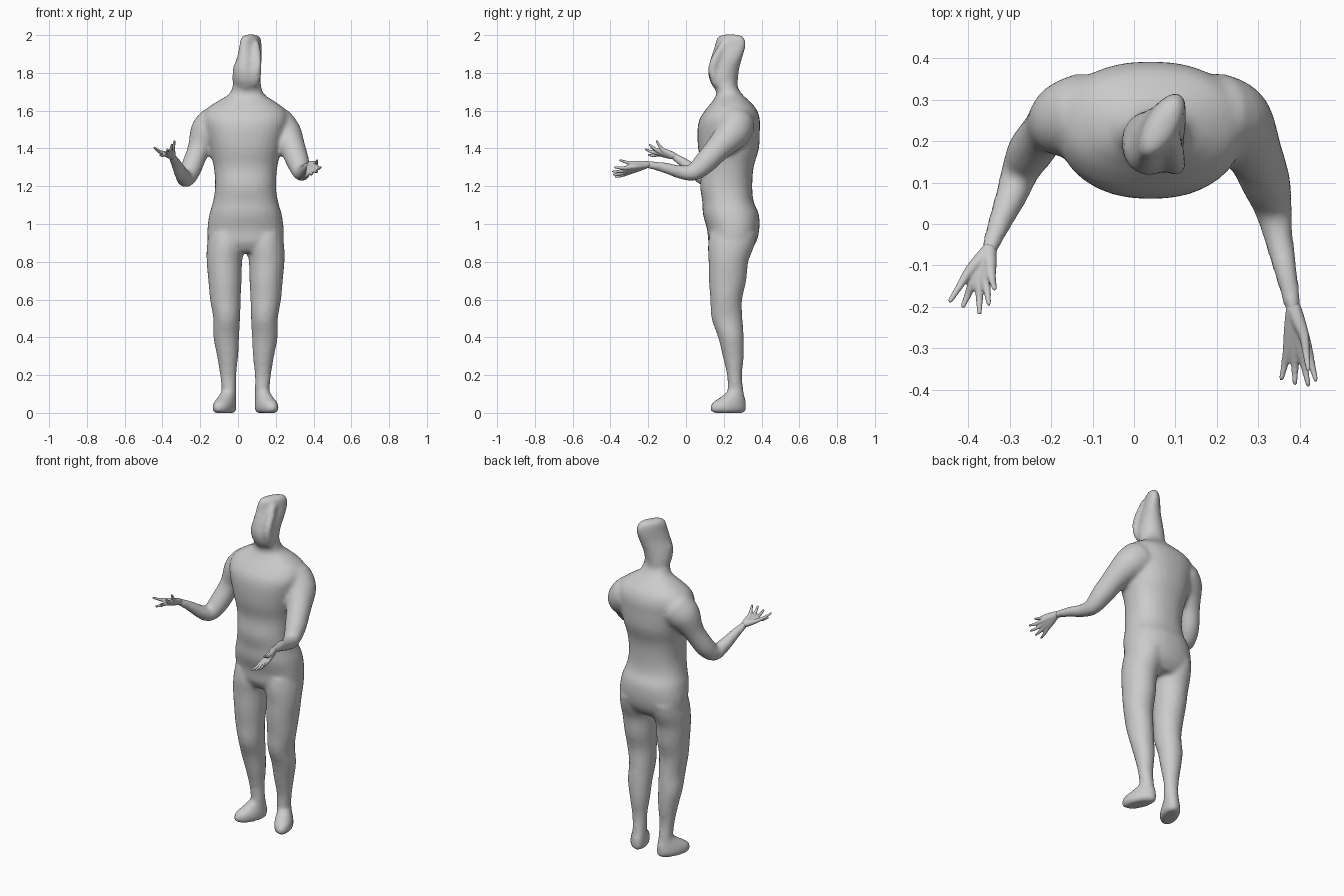
import bpy, bmesh
from math import sin, cos, pi, radians, copysign
from mathutils import Vector

CX = 0.04  # body centre line


def spline(rows, steps=5):
    """Catmull-Rom interpolation of rows of numbers."""
    out = []
    for i in range(len(rows) - 1):
        p = [rows[max(0, min(len(rows) - 1, i + k))] for k in (-1, 0, 1, 2)]
        for s in range(steps):
            t = s / steps
            out.append([0.5 * (2 * b + (c - a) * t + (2 * a - 5 * b + 4 * c - d) * t * t
                               + (3 * b - a - 3 * c + d) * t ** 3) for a, b, c, d in zip(*p)])
    out.append(list(rows[-1]))
    return out


def skin(bm, rings):
    """Closed surface through a list of point rings."""
    vs = [[bm.verts.new(p) for p in r] for r in rings]
    n = len(vs[0])
    for a, b in zip(vs, vs[1:]):
        for i in range(n):
            j = (i + 1) % n
            bm.faces.new((a[i], a[j], b[j], b[i]))
    bm.faces.new(vs[0][::-1])
    bm.faces.new(vs[-1])


def stack(bm, rows, angle=0, power=1.0, n=32):
    """Horizontal oval sections: z, centre x, centre y, radius a, radius b."""
    ca, sa = cos(radians(angle)), sin(radians(angle))
    rings = []
    for z, x, y, a, b in spline(rows):
        ring = []
        for i in range(n):
            c, s = cos(2 * pi * i / n), sin(2 * pi * i / n)
            u = a * copysign(abs(c) ** power, c)
            v = b * copysign(abs(s) ** power, s)
            ring.append((x + u * ca - v * sa, y + u * sa + v * ca, z))
        rings.append(ring)
    skin(bm, rings)


def limb(bm, rows, n=20):
    """Round-ended tube: x, y, z, radius along a path."""
    pts = spline(rows)
    pos = [Vector(p[:3]) for p in pts]
    tan = [(pos[min(i + 1, len(pos) - 1)] - pos[max(i - 1, 0)]).normalized() for i in range(len(pos))]
    data = [(p, t, q[3]) for p, t, q in zip(pos, tan, pts)]

    def cap(p, t, r, sign):
        return [(p + t * (sign * r * sin(a)), t, r * cos(a)) for a in (0.5, 1.0, 1.45)]
    data = cap(*data[0], -1)[::-1] + data + cap(*data[-1], 1)
    rings = []
    for p, t, r in data:
        q = t.to_track_quat('Z', 'Y')
        rings.append([p + q @ Vector((r * cos(2 * pi * i / n), r * sin(2 * pi * i / n), 0))
                      for i in range(n)])
    skin(bm, rings)


def finish(bm, name, voxel, rounds):
    """Fuse the overlapping parts into one smooth skin."""
    bmesh.ops.recalc_face_normals(bm, faces=bm.faces)
    me = bpy.data.meshes.new(name)
    bm.to_mesh(me)
    bm.free()
    ob = bpy.data.objects.new(name, me)
    bpy.context.collection.objects.link(ob)
    rem = ob.modifiers.new("fuse", 'REMESH')
    rem.mode = 'VOXEL'
    rem.voxel_size = voxel
    rem.use_smooth_shade = True
    smo = ob.modifiers.new("soften", 'SMOOTH')
    smo.factor = 0.5
    smo.iterations = rounds


bm = bmesh.new()

# torso and neck
stack(bm, [
    (0.85, CX, 0.24, 0.15, 0.09), (0.90, CX, 0.245, 0.195, 0.125),
    (0.97, CX, 0.25, 0.202, 0.138), (1.05, CX, 0.238, 0.192, 0.148),
    (1.12, CX, 0.222, 0.172, 0.136), (1.20, CX, 0.213, 0.161, 0.138),
    (1.30, CX, 0.22, 0.168, 0.138), (1.40, CX, 0.225, 0.19, 0.161),
    (1.50, CX, 0.226, 0.215, 0.165), (1.56, CX, 0.232, 0.225, 0.158),
    (1.61, CX, 0.24, 0.205, 0.132), (1.65, 0.042, 0.238, 0.15, 0.098),
    (1.685, 0.045, 0.23, 0.095, 0.07), (1.72, 0.047, 0.215, 0.078, 0.06),
    (1.76, 0.047, 0.205, 0.072, 0.06)], power=0.88)

# thin folded head
stack(bm, [
    (1.71, 0.047, 0.215, 0.06, 0.06), (1.76, 0.045, 0.20, 0.075, 0.075),
    (1.82, 0.048, 0.20, 0.086, 0.068), (1.88, 0.06, 0.215, 0.091, 0.055),
    (1.94, 0.066, 0.233, 0.092, 0.043), (1.985, 0.068, 0.236, 0.082, 0.037),
    (2.003, 0.07, 0.235, 0.05, 0.02)], angle=60)
limb(bm, [(0.03, 0.21, 1.87, 0.02), (0.0, 0.185, 1.835, 0.024), (-0.008, 0.175, 1.80, 0.02)])
limb(bm, [(0.095, 0.20, 1.95, 0.022), (0.102, 0.15, 1.86, 0.024),
          (0.10, 0.142, 1.80, 0.024), (0.09, 0.16, 1.75, 0.025)])

for s in (-1, 1):
    # leg
    leg = [(0.95, 0.105, 0.25, 0.09, 0.125), (0.88, 0.106, 0.238, 0.099, 0.122),
           (0.80, 0.112, 0.225, 0.094, 0.105), (0.70, 0.109, 0.22, 0.088, 0.099),
           (0.60, 0.107, 0.213, 0.081, 0.084), (0.50, 0.10, 0.217, 0.071, 0.082),
           (0.40, 0.102, 0.238, 0.068, 0.068), (0.30, 0.095, 0.25, 0.056, 0.056),
           (0.20, 0.092, 0.257, 0.043, 0.04), (0.12, 0.088, 0.262, 0.039, 0.042),
           (0.03, 0.088, 0.272, 0.04, 0.045)]
    stack(bm, [(z, CX + s * x, y, a, b) for z, x, y, a, b in leg])
    # foot, toes turned out
    foot = [(0.0, 0.11, 0.225, 0.085, 0.04), (0.015, 0.112, 0.224, 0.101, 0.051),
            (0.05, 0.11, 0.227, 0.098, 0.05), (0.08, 0.10, 0.245, 0.072, 0.043),
            (0.11, 0.09, 0.26, 0.045, 0.038)]
    stack(bm, [(z, CX + s * x, y, a, b) for z, x, y, a, b in foot], angle=-s * 65)

# arms, each shoulder to wrist
limb(bm, [(-0.12, 0.26, 1.52, 0.105), (-0.165, 0.25, 1.48, 0.093), (-0.21, 0.225, 1.39, 0.06),
          (-0.25, 0.175, 1.29, 0.056), (-0.275, 0.125, 1.24, 0.046), (-0.295, 0.07, 1.26, 0.039),
          (-0.325, 0.0, 1.315, 0.029), (-0.35, -0.065, 1.36, 0.02)])
limb(bm, [(0.20, 0.26, 1.52, 0.105), (0.245, 0.245, 1.48, 0.093), (0.29, 0.17, 1.40, 0.069),
          (0.318, 0.10, 1.325, 0.06), (0.335, 0.04, 1.275, 0.047), (0.348, -0.03, 1.275, 0.036),
          (0.367, -0.12, 1.30, 0.028), (0.384, -0.205, 1.315, 0.02)])
finish(bm, "body", 0.012, 6)


def hand(name, wrist, digits):
    """Palm made of fused rays from the wrist, each running on into a finger."""
    bm = bmesh.new()
    w = Vector(wrist)
    for knuckle, tip in digits:
        k, t = Vector(knuckle), Vector(tip)
        mid = (k + t) / 2 + Vector((0, 0, -0.004))
        limb(bm, [(*w, 0.019), (*((w + k) / 2), 0.017), (*k, 0.0125),
                  (*mid, 0.009), (*t, 0.006)], n=12)
    finish(bm, name, 0.004, 3)


# hands: thumb first, then the four fingers
hand("hand_at_left", (-0.35, -0.065, 1.36), [
    ((-0.398, -0.115, 1.375), (-0.443, -0.185, 1.405)),
    ((-0.388, -0.14, 1.37), (-0.412, -0.198, 1.365)),
    ((-0.372, -0.145, 1.375), (-0.373, -0.214, 1.395)),
    ((-0.357, -0.14, 1.385), (-0.35, -0.192, 1.42)),
    ((-0.345, -0.12, 1.39), (-0.337, -0.155, 1.438))])
hand("hand_at_right", (0.385, -0.205, 1.315), [
    ((0.41, -0.27, 1.322), (0.42, -0.35, 1.338)),
    ((0.418, -0.30, 1.30), (0.438, -0.375, 1.30)),
    ((0.404, -0.31, 1.288), (0.42, -0.387, 1.278)),
    ((0.388, -0.31, 1.278), (0.388, -0.383, 1.262)),
    ((0.371, -0.305, 1.272), (0.356, -0.372, 1.25))])
